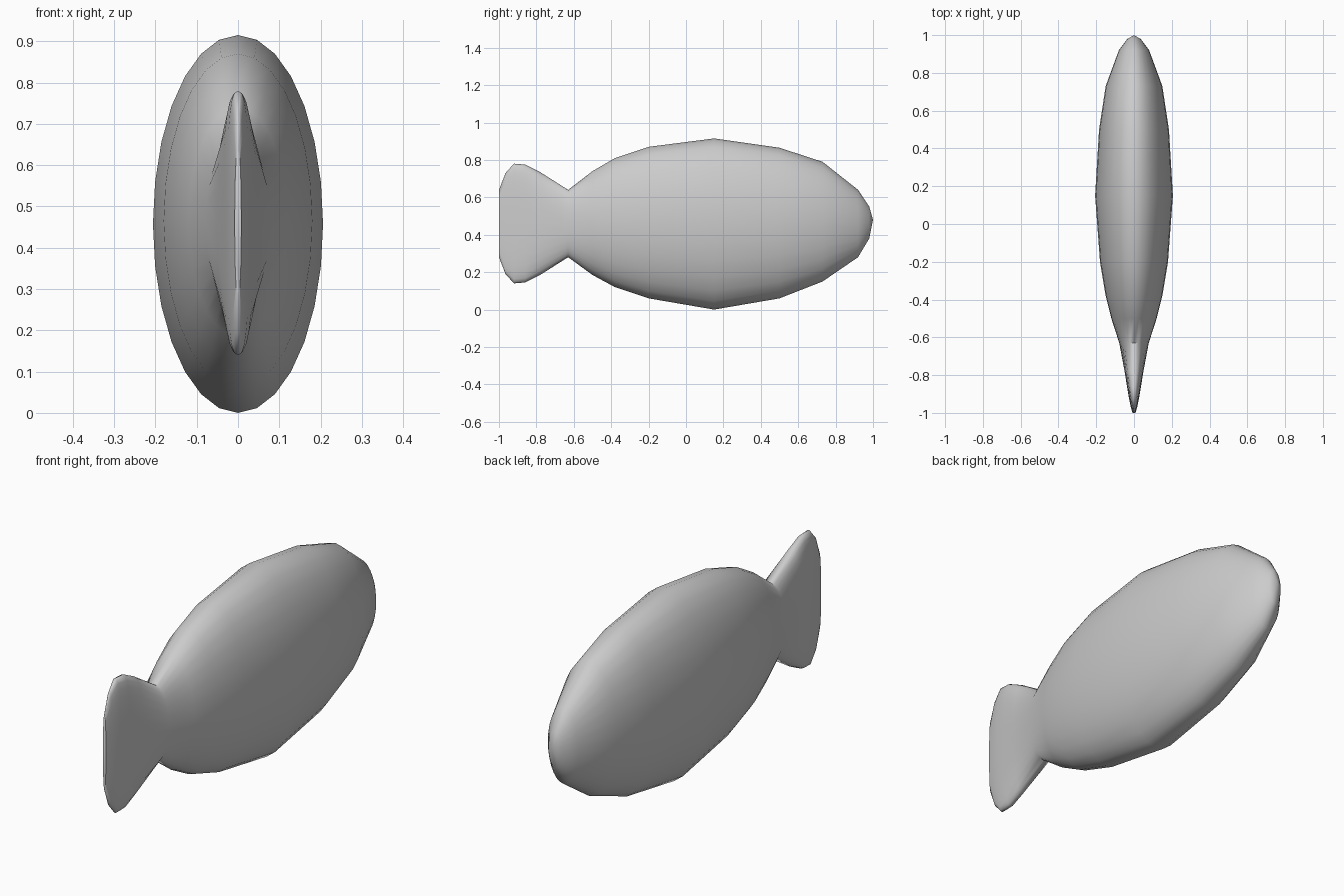
import bpy, bmesh, math

cube = bpy.data.objects.get("Cube")
if cube:
    bpy.data.objects.remove(cube, do_unlink=True)

SIDES = 28

# Sections from nose to tail: y, low z, high z, half width, roundness power
SECTIONS = [
    (0.98, 0.38, 0.55, 0.035, 2), (0.92, 0.28, 0.64, 0.08, 2),
    (0.73, 0.15, 0.79, 0.15, 2), (0.5, 0.06, 0.865, 0.185, 2),
    (0.15, 0.0, 0.915, 0.206, 2), (-0.2, 0.06, 0.87, 0.18, 2),
    (-0.38, 0.12, 0.81, 0.15, 2), (-0.5, 0.185, 0.74, 0.12, 2),
    (-0.63, 0.28, 0.64, 0.078, 2.3), (-0.78, 0.185, 0.735, 0.05, 2.6),
    (-0.86, 0.145, 0.775, 0.037, 2.8), (-0.92, 0.14, 0.78, 0.027, 2.8),
    (-0.965, 0.19, 0.73, 0.018, 2.5), (-1.0, 0.28, 0.64, 0.008, 2.2),
]


def rounded(value, power):
    return math.copysign(abs(value) ** (2 / power), value)


def add_ring(bm, y, low, high, width, power):
    ring = []
    for i in range(SIDES):
        a = math.tau * i / SIDES
        x = width * rounded(math.cos(a), power)
        z = (low + high) / 2 + (high - low) / 2 * rounded(math.sin(a), power)
        ring.append(bm.verts.new((x, y, z)))
    return ring


# Body and tail fin as one continuous skin
bm = bmesh.new()
rings = [add_ring(bm, *s) for s in SECTIONS]
for a, b in zip(rings, rings[1:]):
    for i in range(SIDES):
        j = (i + 1) % SIDES
        bm.faces.new((a[i], a[j], b[j], b[i]))

# Pointed nose and closed tail edge
nose = bm.verts.new((0, 1, 0.48))
for i in range(SIDES):
    bm.faces.new((nose, rings[0][(i + 1) % SIDES], rings[0][i]))
bm.faces.new(rings[-1])
bmesh.ops.recalc_face_normals(bm, faces=bm.faces)

mesh = bpy.data.meshes.new("fish_body")
bm.to_mesh(mesh)
bm.free()
fish = bpy.data.objects.new("fish_body", mesh)
bpy.context.collection.objects.link(fish)

# Plain grey surface
grey = bpy.data.materials.new("light_grey")
grey.use_nodes = True
colour = (0.6, 0.6, 0.6, 1)
grey.diffuse_color = colour
grey.node_tree.nodes["Principled BSDF"].inputs["Base Color"].default_value = colour
mesh.materials.append(grey)

# Smooth shading with a crease where the tail meets the body
bpy.ops.object.select_all(action="DESELECT")
fish.select_set(True)
bpy.context.view_layer.objects.active = fish
bpy.ops.object.shade_smooth_by_angle(angle=math.radians(60))
